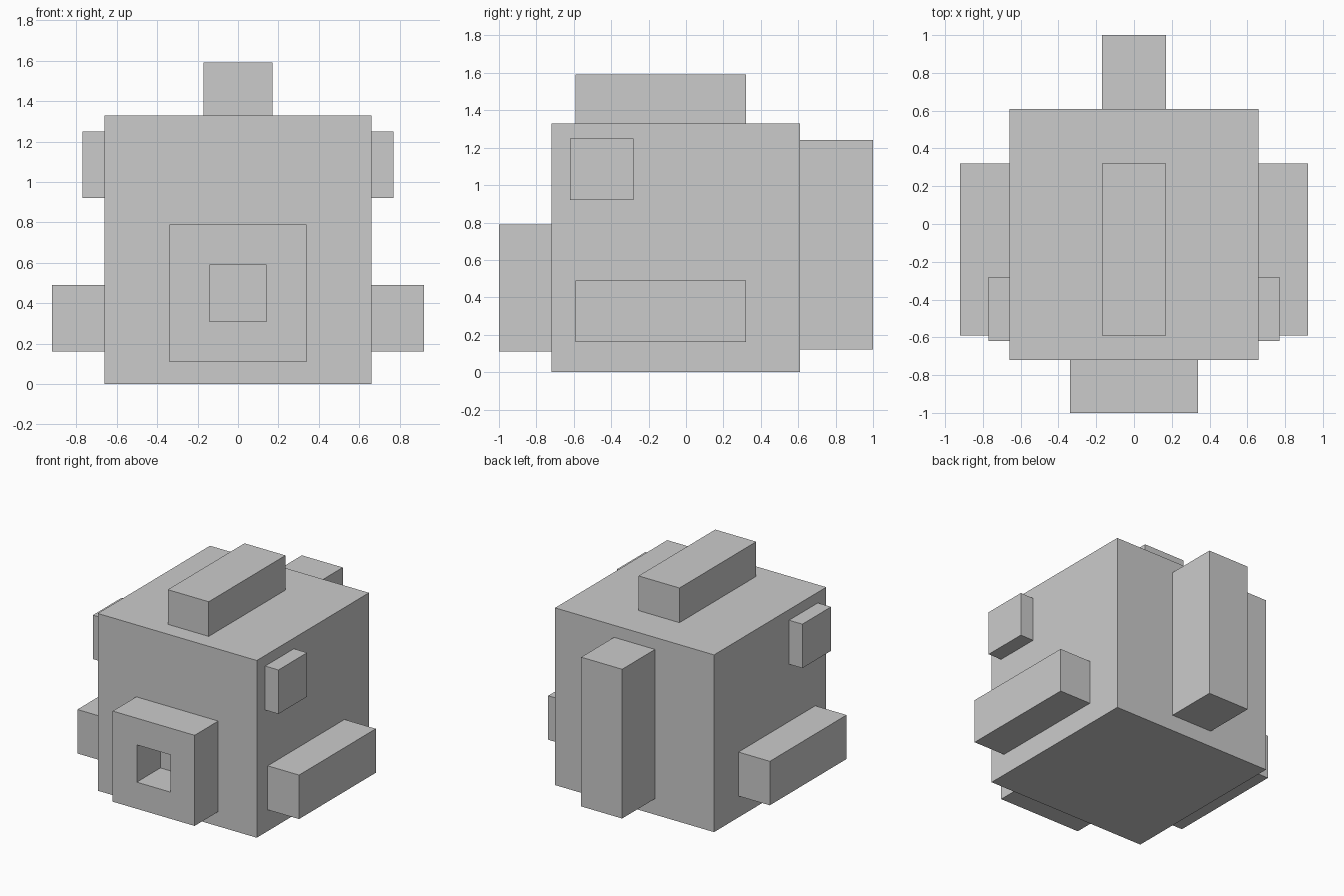
import bpy
import bmesh
from mathutils import Matrix, Vector

cube = bpy.data.objects.get("Cube")
if cube:
    bpy.data.objects.remove(cube, do_unlink=True)

# Single plain grey
grey = bpy.data.materials.new("plain_grey")
grey.use_nodes = True
colour = (0.6, 0.6, 0.6, 1)
grey.diffuse_color = colour
grey.node_tree.nodes["Principled BSDF"].inputs["Base Color"].default_value = colour


def block(name, low, high, edit=None):
    """Make a box between two corners, optionally reshaped by edit(bm)."""
    low, high = Vector(low), Vector(high)
    bm = bmesh.new()
    place = Matrix.Translation((low + high) / 2) @ Matrix.Diagonal((*(high - low), 1))
    bmesh.ops.create_cube(bm, size=1, matrix=place)
    if edit:
        edit(bm)
    bm.normal_update()
    mesh = bpy.data.meshes.new(name)
    bm.to_mesh(mesh)
    bm.free()
    mesh.materials.append(grey)
    obj = bpy.data.objects.new(name, mesh)
    bpy.context.collection.objects.link(obj)
    return obj


def hollow(bm):
    """Cut a square opening from the front face through to the back."""
    bm.normal_update()
    front = min(bm.faces, key=lambda f: f.calc_center_median().y)
    back = max(bm.faces, key=lambda f: f.calc_center_median().y)
    depth = back.calc_center_median().y - front.calc_center_median().y
    bmesh.ops.inset_region(bm, faces=[front], thickness=0.2, use_even_offset=True)
    floor = bmesh.ops.extrude_discrete_faces(bm, faces=[front])["faces"][0]
    bmesh.ops.translate(bm, verts=floor.verts, vec=(0, depth, 0))
    # The body closes both of these sides
    bmesh.ops.delete(bm, geom=[floor, back], context="FACES_ONLY")


# Central parts
block("body", (-0.66, -0.72, 0), (0.66, 0.61, 1.33))
block("snout", (-0.34, -1, 0.11), (0.34, -0.72, 0.79), hollow)
block("top_crest", (-0.17, -0.59, 1.33), (0.17, 0.32, 1.59))
block("tail", (-0.17, 0.61, 0.12), (0.17, 1, 1.24))

# Mirrored side parts
for side, label in ((1, "left"), (-1, "right")):
    for part, width, y0, y1, z0, z1 in (
        ("eye", 0.11, -0.62, -0.28, 0.92, 1.25),
        ("side_fin", 0.26, -0.59, 0.32, 0.16, 0.49),
    ):
        inner, outer = sorted((side * 0.66, side * (0.66 + width)))
        block(f"{label}_{part}", (inner, y0, z0), (outer, y1, z1))
